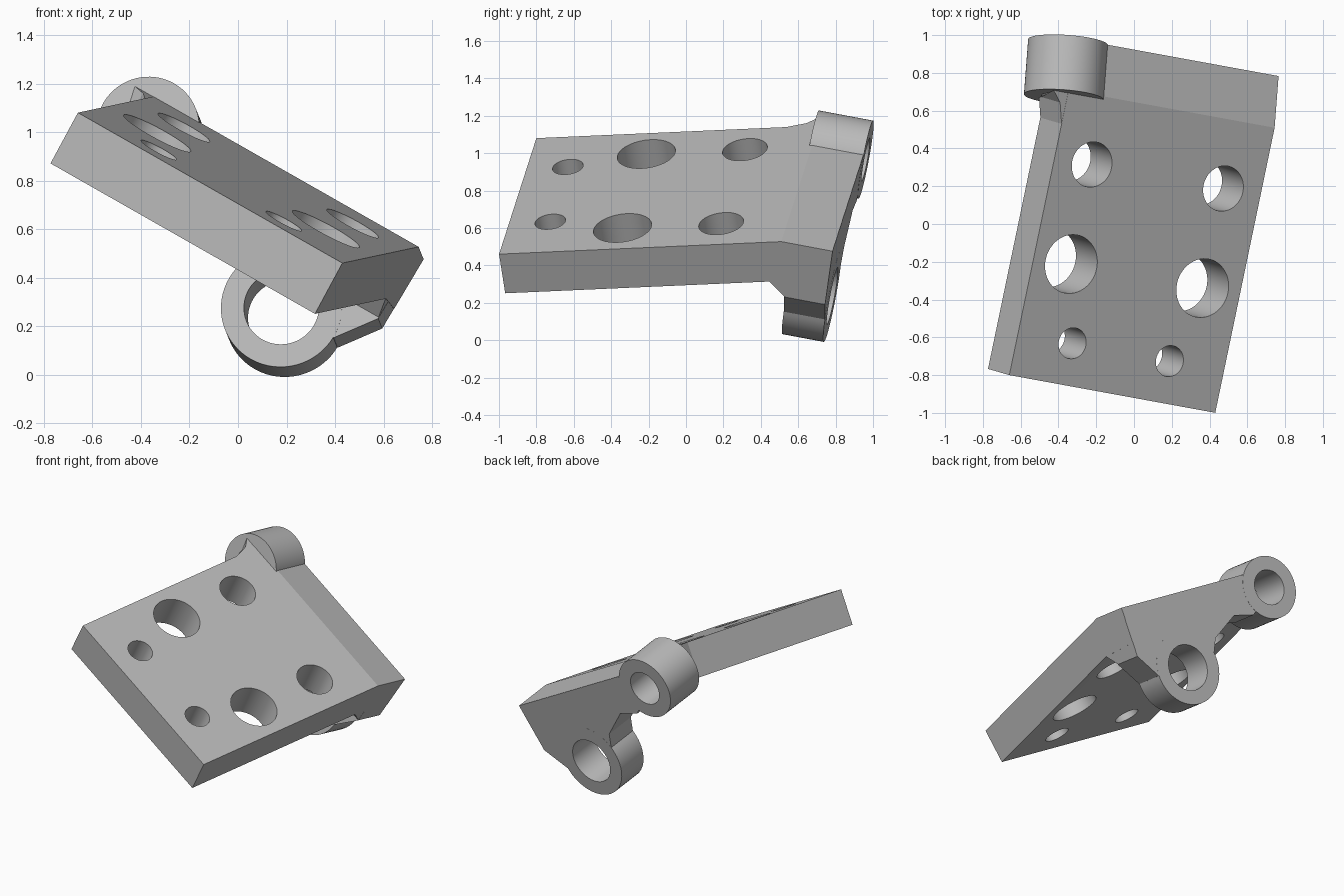
import bpy, bmesh, math
from mathutils import Vector, Matrix

cube = bpy.data.objects.get("Cube")
if cube:
    bpy.data.objects.remove(cube, do_unlink=True)

# Plate axes: across, along, normal, from the top front left corner
U = Vector((0.858, -0.157, -0.488)).normalized()
V = Vector((0.201, 0.979, 0.045))
V = (V - U * V.dot(U)).normalized()
N = U.cross(V)
CORNER = Vector((-0.66, -0.80, 1.08))
WIDTH, THICK = 1.27, 0.24

# Bent flange axes, from the top right corner of its back face
BEND = math.radians(15)
V2 = V * math.cos(BEND) - N * math.sin(BEND)
N2 = N * math.cos(BEND) + V * math.sin(BEND)
FLANGE = CORNER + U * WIDTH + V * 1.543 + V2 * 0.28

steel = bpy.data.materials.new("grey steel")
steel.use_nodes = True
steel.diffuse_color = (0.5, 0.5, 0.5, 1)
steel.node_tree.nodes["Principled BSDF"].inputs["Base Color"].default_value = (0.5, 0.5, 0.5, 1)


def prism(name, pts, origin, ex, ey, ez, d0, d1):
    """Extrude a flat outline in (ex, ey) along ez from d0 to d1."""
    bm = bmesh.new()
    rings = [[bm.verts.new(origin + ex * x + ey * y + ez * d) for x, y in pts] for d in (d0, d1)]
    bm.faces.new(rings[0])
    bm.faces.new(rings[1])
    for i in range(len(pts)):
        j = (i + 1) % len(pts)
        bm.faces.new((rings[0][i], rings[0][j], rings[1][j], rings[1][i]))
    bmesh.ops.recalc_face_normals(bm, faces=bm.faces)
    mesh = bpy.data.meshes.new(name)
    bm.to_mesh(mesh)
    bm.free()
    mesh.materials.append(steel)
    obj = bpy.data.objects.new(name, mesh)
    bpy.context.collection.objects.link(obj)
    return obj


def circle(x, y, r, n=64):
    return [(x + r * math.cos(i * math.tau / n), y + r * math.sin(i * math.tau / n)) for i in range(n)]


def flange_part(name, pts, d0, d1):
    return prism(name, pts, FLANGE, U, N2, V2, d0, d1)


def combine(target, other, operation):
    mod = target.modifiers.new(operation, "BOOLEAN")
    mod.operation = operation
    mod.solver = "EXACT"
    mod.object = other
    bpy.context.view_layer.objects.active = target
    bpy.ops.object.modifier_apply(modifier=mod.name)
    bpy.data.objects.remove(other, do_unlink=True)


# Plate with its bent rear end
s, c = math.sin(BEND), math.cos(BEND)
back_b, back_c = 1.543 + 0.279 * c, -0.279 * s
side = [(0, 0), (1.543, 0), (back_b, back_c),
        (back_b - THICK * s, back_c - THICK * c), (1.44, -THICK), (0, -THICK)]
bracket = prism("bracket_plate", side, CORNER, V, N, U, 0, WIDTH)

# Lug centres on the flange face
LOW, HIGH = (-0.372, -0.4935), (-1.224, -0.126)

# Flange web, lugs, gusset under the bend and flare beside the upper lug
web = [(-0.001, -0.002), (-0.001, -0.335), (-0.12, -0.496), LOW, (-0.615, -0.45),
       (-0.668, -0.354), (-0.873, -0.243), (-1.03, -0.274), HIGH, (-1.04, -0.002)]
gusset = [(1.44, -0.238), (1.508, -0.332), (1.62, -0.34), (1.62, -0.2), (1.44, -0.2)]
flare = [(0.05, 1.34), (0, 1.36), (-0.035, 1.47), (-0.1, 1.54), (-0.1, 1.62), (0.05, 1.62)]
parts = [
    flange_part("flange_web", web, -0.224, -0.0005),
    flange_part("lower_lug", circle(*LOW, 0.25), -0.225, 0),
    flange_part("upper_lug", circle(*HIGH, 0.212), -0.295, 0.0005),
    prism("gusset", gusset, CORNER, V, N, U, 0.61, WIDTH - 0.002),
    prism("flare", flare, CORNER, U, V, N, -0.239, -0.001),
]
for part in parts:
    combine(bracket, part, "UNION")

# Lug bores
combine(bracket, flange_part("lower_bore", circle(*LOW, 0.155), -0.32, 0.1), "DIFFERENCE")
combine(bracket, flange_part("upper_bore", circle(*HIGH, 0.118), -0.295, 0.1), "DIFFERENCE")

# Mirrored pairs of plate holes: offset from the middle, distance along, radius
for offset, along, r in [(0.405, 1.177, 0.121), (0.405, 0.638, 0.157), (0.3, 0.226, 0.083)]:
    for sign in (-1, 1):
        hole = prism("hole", circle(WIDTH / 2 + sign * offset, along, r), CORNER, U, V, N, -0.3, 0.1)
        combine(bracket, hole, "DIFFERENCE")

bpy.ops.object.select_all(action="DESELECT")
bracket.select_set(True)
bpy.context.view_layer.objects.active = bracket
bpy.ops.object.shade_smooth_by_angle(angle=math.radians(12))
